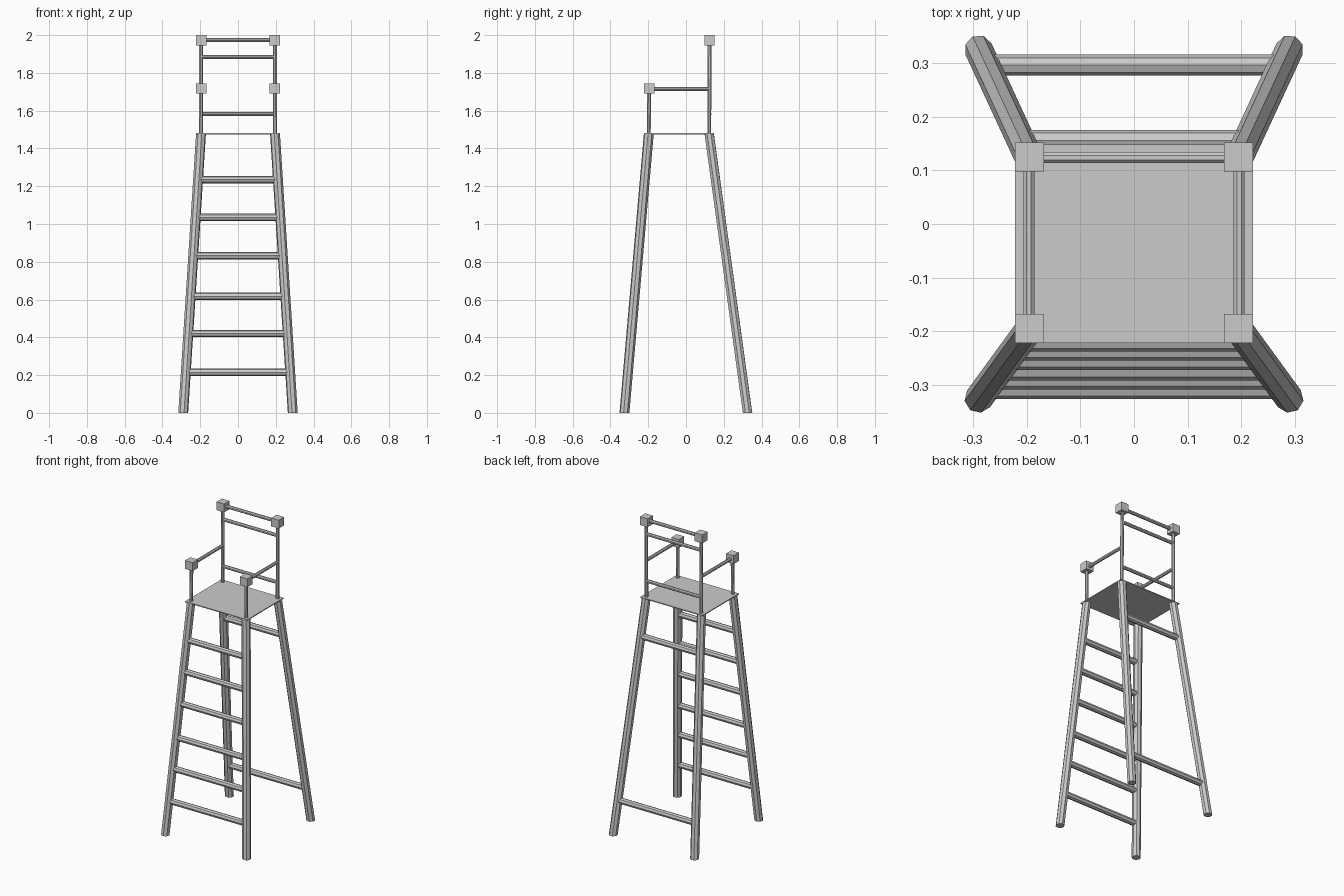
import bpy, bmesh, math
from mathutils import Vector, Matrix

if "Cube" in bpy.data.objects:
    bpy.data.objects.remove(bpy.data.objects["Cube"])

SIDES = 8

def finish(name, bm):
    bmesh.ops.recalc_face_normals(bm, faces=bm.faces)
    me = bpy.data.meshes.new(name)
    bm.to_mesh(me)
    bm.free()
    ob = bpy.data.objects.new(name, me)
    bpy.context.collection.objects.link(ob)
    return ob

def bar(name, a, b, r, u, v, turn=0.0):
    """Octagonal bar from a to b; end cuts lie in the plane of u and v."""
    bm = bmesh.new()
    u, v = Vector(u), Vector(v)
    rings = []
    for p in (Vector(a), Vector(b)):
        ring = []
        for i in range(SIDES):
            t = turn + 2 * math.pi * i / SIDES
            ring.append(bm.verts.new(p + r * (math.cos(t) * u + math.sin(t) * v)))
        rings.append(ring)
        bm.faces.new(ring)
    for i in range(SIDES):
        j = (i + 1) % SIDES
        bm.faces.new((rings[0][i], rings[0][j], rings[1][j], rings[1][i]))
    return finish(name, bm)

def box(name, centre, size):
    bm = bmesh.new()
    bmesh.ops.create_cube(bm, size=1, matrix=Matrix.Translation(centre) @ Matrix.Diagonal((*size, 1)))
    return finish(name, bm)

X, Y, Z = (1, 0, 0), (0, 1, 0), (0, 0, 1)
SEAT_Z = 1.477
FOOT_X, TOP_X = 0.29, 0.196
FOOT_Y = {"front": -0.326, "back": 0.326}
TOP_Y = {"front": -0.197, "back": 0.123}
POST_TOP = {"front": 1.717, "back": 1.973}
HALF = math.pi / SIDES

def leg_point(end, z):
    k = z / SEAT_Z
    return (FOOT_X + (TOP_X - FOOT_X) * k, FOOT_Y[end] + (TOP_Y[end] - FOOT_Y[end]) * k)

# splayed legs, posts and square knobs
for end in ("front", "back"):
    for side, s in (("left", -1), ("right", 1)):
        foot = (s * FOOT_X, FOOT_Y[end], 0)
        top = (s * TOP_X, TOP_Y[end], SEAT_Z)
        lean = math.atan2(foot[1] - top[1], foot[0] - top[0])
        bar(f"{end}_leg_{side}", foot, top, 0.0265, X, Y, lean)
        knob = (s * 0.195, TOP_Y[end] + 0.002, POST_TOP[end])
        bar(f"{end}_post_{side}", (s * 0.196, TOP_Y[end], SEAT_Z), knob, 0.011, X, Y, HALF)
        box(f"{end}_knob_{side}", knob, (0.054,) * 3)

# ladder rungs in front, two braces behind
rungs = [("front", z) for z in (0.215, 0.42, 0.617, 0.832, 1.035, 1.235)]
rungs += [("back", 0.215), ("back", 1.235)]
for i, (end, z) in enumerate(rungs):
    x, y = leg_point(end, z)
    bar(f"{end}_rung_{i + 1}", (-x, y, z), (x, y, z), 0.0195, Y, Z)

# thin seat
box("seat", (0, -0.037, SEAT_Z + 0.001), (0.444, 0.37, 0.006))

# armrests
for side, s in (("left", -1), ("right", 1)):
    bar(f"armrest_{side}", (s * 0.196, -0.195, 1.715), (s * 0.196, 0.123, 1.715), 0.011, X, Z, HALF)

# backrest rails
for i, z in enumerate((1.583, 1.885, 1.975)):
    bar(f"back_rail_{i + 1}", (-0.196, 0.124, z), (0.196, 0.124, z), 0.011, Y, Z, HALF)
